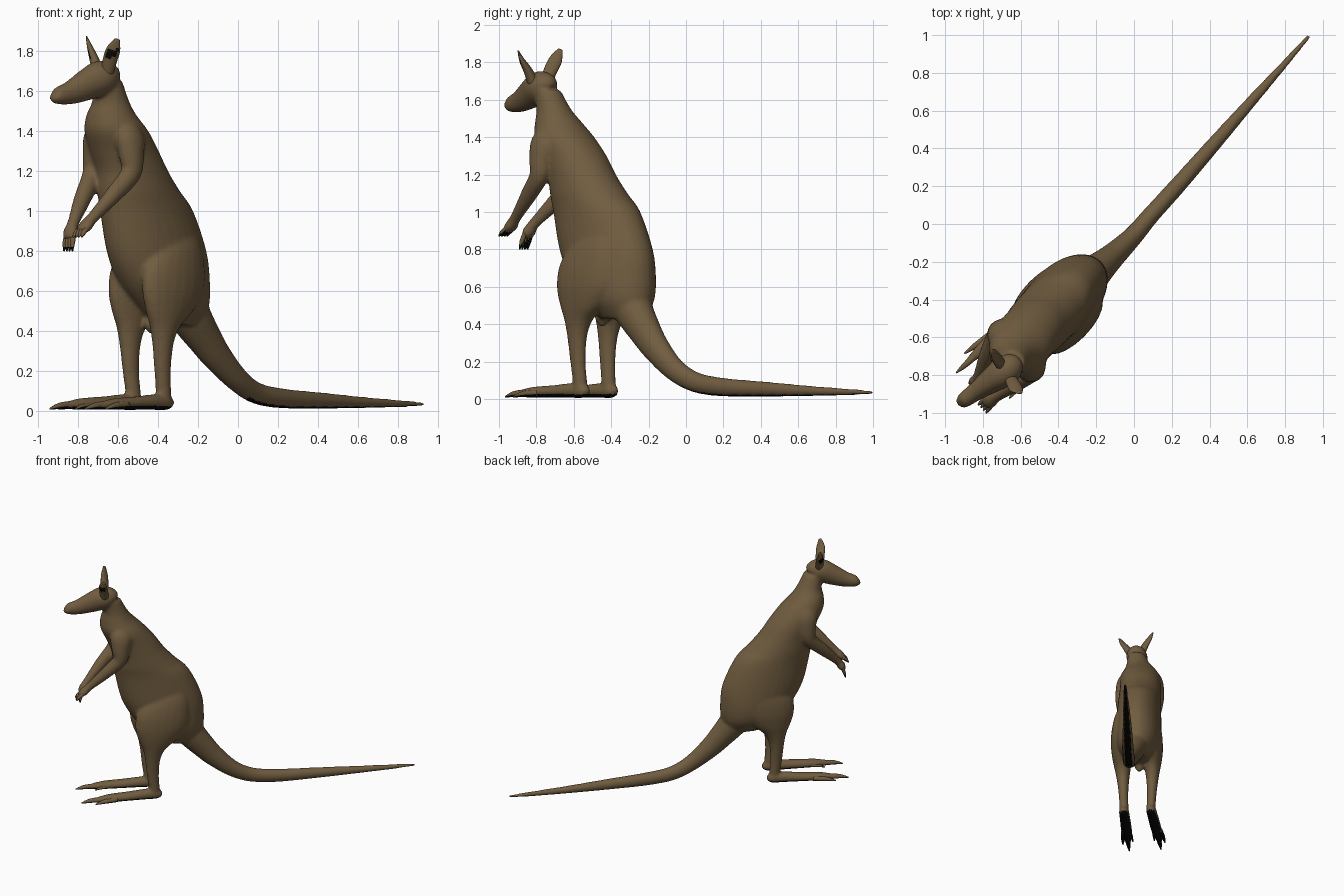
import bpy, bmesh, math
from mathutils import Vector

R2 = math.sqrt(0.5)
W_AXIS = Vector((R2, -R2, 0))      # animal's own left


def pos(u, w, z):
    """u = towards the tail, w = animal's left; body lies on the diagonal."""
    return Vector(((u + w) * R2, (u - w) * R2, z))


def material(name, *rgb):
    m = bpy.data.materials.new(name)
    m.diffuse_color = (*rgb, 1)
    return m


fur = material("brown fur", 0.165, 0.109, 0.051)
black = material("black skin", 0.003, 0.003, 0.003)


def smooth_path(rows, steps):
    """Catmull-Rom interpolation of (u, w, z, a, b) rows."""
    out = []
    n = len(rows)
    for i in range(n - 1):
        p = [rows[max(0, min(n - 1, i + k))] for k in (-1, 0, 1, 2)]
        for s in range(steps):
            t = s / steps
            row = []
            for a, b, c, d in zip(*p):
                row.append(0.5 * (2 * b + (c - a) * t + (2 * a - 5 * b + 4 * c - d) * t * t
                                  + (3 * b - a - 3 * c + d) * t ** 3))
            out.append(row)
    out.append(list(rows[-1]))
    return out


def loft(bm, rows, flat=False, ref=W_AXIS, sides=20, steps=4):
    """Closed tube of ellipses; a = radius across ref, b = radius along ref."""
    rows = smooth_path(rows, steps)
    pts = [pos(*r[:3]) for r in rows]
    rings = []
    for i, r in enumerate(rows):
        t = Vector((0, 0, -1)) if flat else pts[min(i + 1, len(pts) - 1)] - pts[max(i - 1, 0)]
        t.normalize()
        s = (ref - t * ref.dot(t)).normalized()
        nrm = t.cross(s)
        a, b = max(r[3], 0.002), max(r[4], 0.002)
        rings.append([bm.verts.new(pts[i] + nrm * a * math.cos(k * math.tau / sides)
                                   + s * b * math.sin(k * math.tau / sides)) for k in range(sides)])
    for r0, r1 in zip(rings, rings[1:]):
        for k in range(sides):
            j = (k + 1) % sides
            bm.faces.new((r0[k], r0[j], r1[j], r1[k]))
    bm.faces.new(rings[0][::-1])
    bm.faces.new(rings[-1])


def paint(me, rule):
    """Black skin on faces where rule(centre, normal) holds."""
    for f in me.polygons:
        f.material_index = int(rule(f.center, f.normal))
        f.use_smooth = True


def finish(bm, name, rule=None):
    bmesh.ops.recalc_face_normals(bm, faces=bm.faces[:])
    me = bpy.data.meshes.new(name)
    bm.to_mesh(me)
    bm.free()
    me.materials.append(fur)
    me.materials.append(black)
    if rule:
        paint(me, rule)
    ob = bpy.data.objects.new(name, me)
    bpy.context.collection.objects.link(ob)
    return ob


body = bmesh.new()

# torso and neck
loft(body, [(-.985, .065, 1.65, .075, .07), (-.95, .05, 1.55, .092, .092),
            (-.93, .035, 1.48, .125, .125), (-.89, .03, 1.40, .165, .155),
            (-.825, .02, 1.30, .185, .16), (-.77, .018, 1.20, .20, .163),
            (-.72, .016, 1.10, .24, .168), (-.66, .014, 1.0, .282, .17),
            (-.59, .014, .80, .305, .178), (-.54, .014, .65, .275, .178),
            (-.49, .018, .53, .22, .155), (-.45, .025, .43, .15, .09)], flat=True, sides=32)

# head and muzzle
loft(body, [(-1.328, .02, 1.582, .022, .022), (-1.305, .022, 1.576, .042, .04),
            (-1.22, .035, 1.592, .06, .05), (-1.12, .052, 1.632, .08, .068),
            (-1.04, .066, 1.665, .088, .083), (-.985, .07, 1.67, .072, .072),
            (-.955, .07, 1.65, .04, .04)])

# tail
loft(body, [(-.46, .02, .60, .13, .12), (-.36, .03, .465, .108, .10),
            (-.27, .036, .36, .092, .08), (-.19, .04, .275, .08, .067),
            (-.05, .042, .16, .063, .053), (.10, .03, .09, .055, .047),
            (.30, .02, .063, .05, .045),
            (.60, 0, .052, .041, .039), (.90, -.02, .043, .029, .03),
            (1.15, -.035, .038, .02, .021), (1.36, -.048, .034, .012, .012)])

# groin bulge
loft(body, [(-.60, .02, .58, .03, .03), (-.61, .015, .48, .035, .03),
            (-.62, .012, .43, .042, .04), (-.62, .012, .385, .012, .012)], flat=True)

for s in (1, -1):
    # thigh and shin
    loft(body, [(u, .03 + s * off, z, a, b) for u, off, z, a, b in (
        (-.52, .06, .95, .06, .04), (-.56, .095, .84, .15, .072), (-.595, .112, .72, .20, .086),
        (-.61, .12, .60, .20, .085), (-.635, .12, .50, .15, .074), (-.665, .118, .42, .088, .06),
        (-.677, .116, .33, .058, .047), (-.675, .112, .20, .046, .037),
        (-.665, .108, .10, .042, .036), (-.66, .107, .04, .04, .036))], flat=True)
    # foot
    loft(body, [(u, .03 - .02 * (-.6 - u) + s * (.106 + .035 * (-.6 - u)), z, a, b) for u, z, a, b in (
        (-.605, .032, .018, .018), (-.64, .042, .038, .038), (-.73, .045, .04, .042),
        (-.86, .04, .034, .044), (-1.0, .036, .03, .042), (-1.09, .03, .022, .026),
        (-1.16, .022, .014, .016))])

# left arm, then right arm, each from shoulder to palm
loft(body, [(-.88, .11, 1.44, .05, .04), (-.915, .15, 1.37, .085, .062), (-.925, .172, 1.28, .07, .056),
            (-.935, .178, 1.19, .055, .048), (-1.03, .16, 1.09, .045, .042),
            (-1.155, .132, .97, .03, .03), (-1.20, .122, .925, .03, .042), (-1.235, .12, .895, .016, .034)])
loft(body, [(-.87, -.05, 1.44, .05, .04), (-.90, -.085, 1.37, .085, .06), (-.905, -.105, 1.28, .07, .055),
            (-.925, -.105, 1.18, .055, .048), (-1.04, -.06, 1.06, .045, .042),
            (-1.155, -.01, .94, .03, .03), (-1.185, 0, .895, .032, .042), (-1.205, .008, .86, .018, .034)])

# fuse the limbs into one skin and soften the joins
skin = finish(body, "body")
m = skin.modifiers.new("fuse", 'REMESH')
m.mode = 'VOXEL'
m.voxel_size = 0.01
m.use_smooth_shade = True
m = skin.modifiers.new("soften", 'SMOOTH')
m.factor = 0.5
m.iterations = 10
deps = bpy.context.evaluated_depsgraph_get()
fused = bpy.data.meshes.new_from_object(skin.evaluated_get(deps))
skin.modifiers.clear()
skin.data = fused
fused.materials.clear()
fused.materials.append(fur)
fused.materials.append(black)


def underside(c, n):
    """Soles and the underside of the tail."""
    u = (c.x + c.y) * R2
    sole = u < -.55 and c.z < .06 and n.z < -.5
    return sole or (u > .02 and n.z < -.75)


paint(fused, underside)

# ears: flattened leaves, opening outwards, dark inside
for name, ref, rows, inner in (
        ("left_ear", Vector((1, 0, 0)),
         ((-1.04, .115, 1.69), (-1.05, .145, 1.755), (-1.06, .18, 1.81), (-1.06, .208, 1.86)), Vector((0, -1, 0))),
        ("right_ear", Vector((0, 1, 0)),
         ((-1.025, .035, 1.69), (-1.02, .005, 1.755), (-1.015, -.03, 1.815), (-1.01, -.06, 1.87)), Vector((-1, 0, 0)))):
    bm = bmesh.new()
    loft(bm, [r + ab for r, ab in zip(rows, ((.03, .032), (.024, .036), (.015, .035), (.004, .012)))], ref=ref)
    finish(bm, name, lambda c, n, i=inner: 1.765 < c.z < 1.81 and n.dot(i) > .82)

# toes: long middle toe, outer and inner toes
for s, name in ((1, "left_toes"), (-1, "right_toes")):
    bm = bmesh.new()
    for u0, o0, u1, o1, r in ((-1.06, .122, -1.222, .126, .02), (-.95, .145, -1.12, .168, .02),
                              (-.95, .095, -1.08, .085, .014)):
        loft(bm, [(u0, .022 + s * o0, .032, r, r),
                  (u0 * .4 + u1 * .6, .02 + s * (o0 * .4 + o1 * .6), .026, r * .8, r * .8),
                  (u1, .018 + s * o1, .012, .004, .004)], sides=10)
    finish(bm, name, lambda c, n: n.z < -.5)

# fingers with dark undersides
for name, (u, w, z), (du, dw, dz) in (("left_fingers", (-1.21, .12, .915), (-.05, .004, -.045)),
                                      ("right_fingers", (-1.19, .004, .885), (-.025, .01, -.085))):
    bm = bmesh.new()
    for k in (-1.5, -.5, .5, 1.5):
        a, b = w + k * .016, w + dw + k * .02
        loft(bm, [(u, a, z, .013, .013), (u + du * .6, (a + b) / 2, z + dz * .5, .012, .012),
                  (u + du, b, z + dz, .004, .004)], sides=8)
    finish(bm, name, lambda c, n, z=z: n.z < -.3 or c.z < z - .06)
